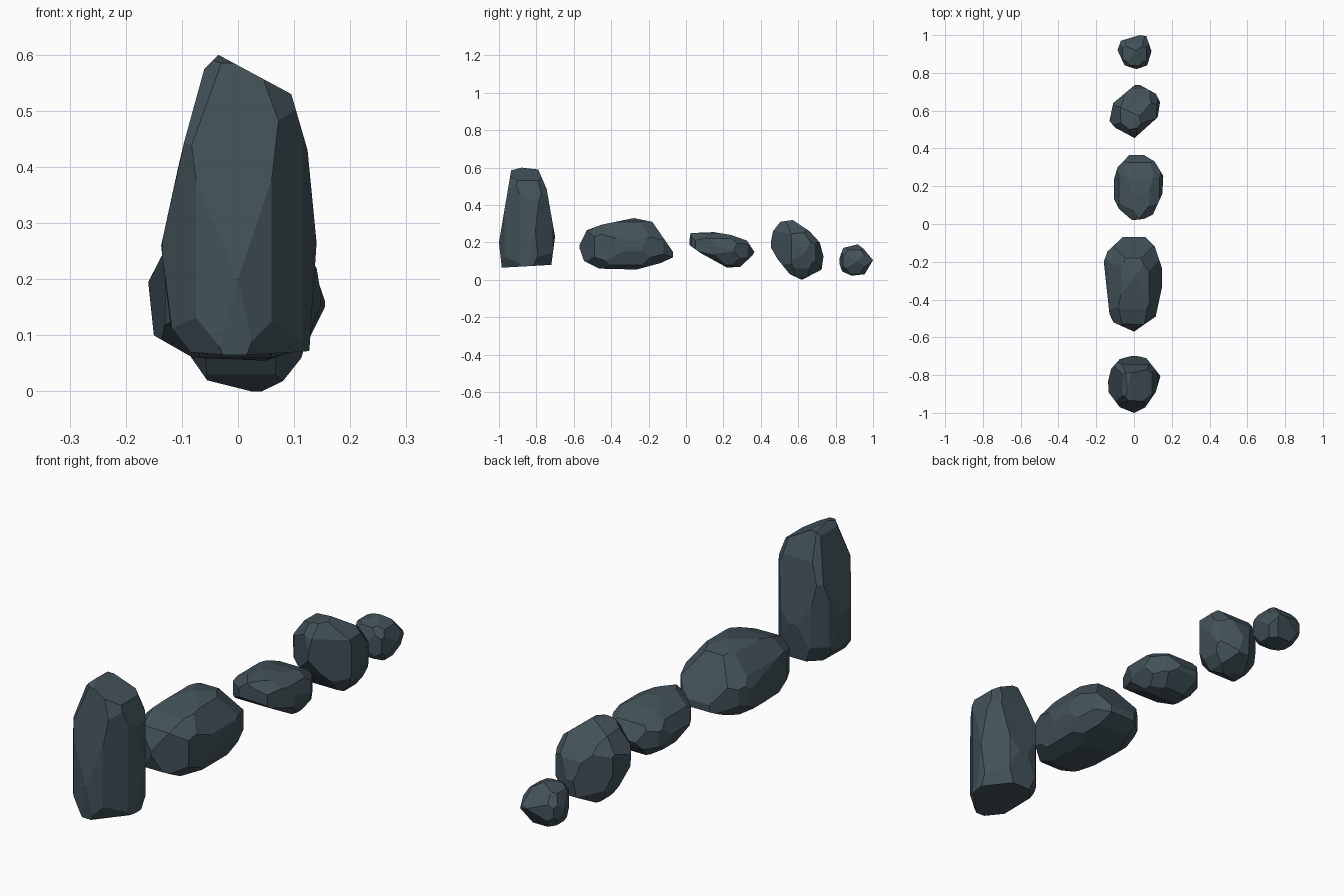
import bpy, bmesh
from itertools import product
from mathutils import Vector
from mathutils.geometry import convex_hull_2d

if "Cube" in bpy.data.objects:
    bpy.data.objects.remove(bpy.data.objects["Cube"])

slate = bpy.data.materials.new("slate")
slate.diffuse_color = (0.055, 0.085, 0.1, 1)
slate.use_nodes = True
slate.node_tree.nodes["Principled BSDF"].inputs["Base Color"].default_value = slate.diffuse_color


def chop(bm, point, normal):
    """Slice away everything beyond a plane and cap the cut."""
    res = bmesh.ops.bisect_plane(bm, geom=bm.verts[:] + bm.edges[:] + bm.faces[:], dist=1e-5,
                                 plane_co=point, plane_no=normal, clear_outer=True)
    edges = [e for e in res["geom_cut"] if isinstance(e, bmesh.types.BMEdge) and e.is_boundary]
    if edges:
        bmesh.ops.edgenet_fill(bm, edges=edges)


def chop_outline(bm, outline, a, b):
    """Trim the block to a convex outline drawn in the plane of axes a and b."""
    pts = [Vector(p) for p in outline]
    pts = [pts[i] for i in convex_hull_2d(pts)]
    mid = sum(pts, Vector((0, 0))) / len(pts)
    for p, q in zip(pts, pts[1:] + pts[:1]):
        n2 = Vector((q.y - p.y, p.x - q.x))
        if n2.dot(p - mid) < 0:
            n2.negate()
        point, normal = Vector(), Vector()
        point[a], point[b] = p
        normal[a], normal[b] = n2.normalized()
        chop(bm, point, normal)


def rock(name, side, top, front, corner=0.86):
    bm = bmesh.new()
    bmesh.ops.create_cube(bm, size=4)
    chop_outline(bm, side, 1, 2)
    chop_outline(bm, top, 0, 1)
    chop_outline(bm, front, 0, 2)
    # knock off the eight diagonal corners
    lo = Vector([min(v.co[i] for v in bm.verts) for i in range(3)])
    hi = Vector([max(v.co[i] for v in bm.verts) for i in range(3)])
    mid, size = (lo + hi) / 2, hi - lo
    for s in product((-1, 1), repeat=3):
        n = Vector([s[i] / size[i] for i in range(3)]).normalized()
        reach = max((v.co - mid).dot(n) for v in bm.verts)
        chop(bm, mid + n * reach * corner, n)
    # tidy into clean flat facets
    bmesh.ops.remove_doubles(bm, verts=bm.verts[:], dist=0.008)
    hull = bmesh.ops.convex_hull(bm, input=bm.verts[:])
    keep = {f for f in hull["geom"] if isinstance(f, bmesh.types.BMFace)}
    bmesh.ops.delete(bm, geom=[f for f in bm.faces if f not in keep], context="FACES")
    bmesh.ops.delete(bm, geom=[v for v in bm.verts if not v.link_faces], context="VERTS")
    bmesh.ops.dissolve_limit(bm, angle_limit=0.09, verts=bm.verts[:], edges=bm.edges[:])
    bmesh.ops.recalc_face_normals(bm, faces=bm.faces[:])
    bmesh.ops.translate(bm, verts=bm.verts[:], vec=-mid)
    mesh = bpy.data.meshes.new(name)
    bm.to_mesh(mesh)
    bm.free()
    mesh.materials.append(slate)
    obj = bpy.data.objects.new(name, mesh)
    obj.location = mid
    bpy.context.collection.objects.link(obj)


# outlines: side is (y, z), top is (x, y), front is (x, z)
rock("tall_rock",
     [(-1, .2), (-.985, .065), (-.72, .08), (-.7, .23), (-.745, .485), (-.79, .59), (-.88, .6), (-.935, .585)],
     [(-.137, -.83), (-.12, -.765), (-.075, -.715), (0, -.695), (.065, -.71), (.14, -.805),
      (.115, -.89), (.06, -.97), (0, -1), (-.075, -.97), (-.135, -.89)],
     [(-.06, .575), (-.035, .6), (.095, .53), (.124, .43), (.14, .265), (.127, .07), (.04, .06),
      (-.085, .07), (-.12, .115), (-.137, .26), (-.1, .43)], 0.9)

rock("long_rock",
     [(-.573, .18), (-.53, .265), (-.45, .295), (-.28, .33), (-.18, .31), (-.07, .15), (-.07, .12),
      (-.135, .09), (-.265, .055), (-.465, .06), (-.545, .1)],
     [(-.16, -.2), (-.14, -.145), (-.06, -.07), (.05, -.06), (.11, -.12), (.147, -.23), (.147, -.34),
      (.115, -.49), (0, -.57), (-.11, -.52), (-.13, -.475)],
     [(-.16, .195), (-.137, .24), (-.07, .31), (0, .33), (.08, .31), (.14, .22), (.15, .16),
      (.12, .08), (.05, .055), (-.08, .06), (-.15, .1)])

rock("flat_rock",
     [(.01, .23), (.025, .25), (.15, .255), (.24, .24), (.325, .21), (.365, .15), (.355, .13),
      (.29, .07), (.22, .065), (.075, .145), (.02, .185)],
     [(-.105, .24), (-.087, .3), (-.02, .37), (.045, .37), (.11, .33), (.155, .255), (.15, .16),
      (.1, .05), (.055, .027), (-.01, .02), (-.08, .08), (-.105, .13)],
     [(-.105, .16), (-.08, .22), (0, .257), (.08, .25), (.135, .22), (.157, .155), (.12, .08),
      (.05, .06), (-.03, .07), (-.08, .1)])

rock("angular_rock",
     [(.45, .18), (.465, .26), (.505, .31), (.57, .32), (.66, .26), (.715, .2), (.735, .125),
      (.725, .055), (.62, 0), (.555, .03), (.49, .11)],
     [(-.13, .545), (-.11, .64), (.015, .745), (.115, .69), (.138, .645), (.125, .565), (.003, .455), (-.1, .51)],
     [(-.083, .06), (-.055, .02), (.025, 0), (.042, 0), (.083, .02), (.113, .06), (.138, .15),
      (.12, .25), (.03, .32), (-.07, .29), (-.13, .2)])

rock("small_rock",
     [(.815, .1), (.84, .17), (.918, .19), (.95, .165), (1, .105), (.955, .03), (.885, .022), (.835, .045)],
     [(-.087, .92), (-.07, .97), (.03, 1), (.065, .995), (.093, .915), (.07, .84), (.013, .82), (-.05, .84)],
     [(-.09, .1), (-.06, .165), (.01, .19), (.065, .16), (.093, .1), (.06, .03), (0, .02), (-.06, .035)])
